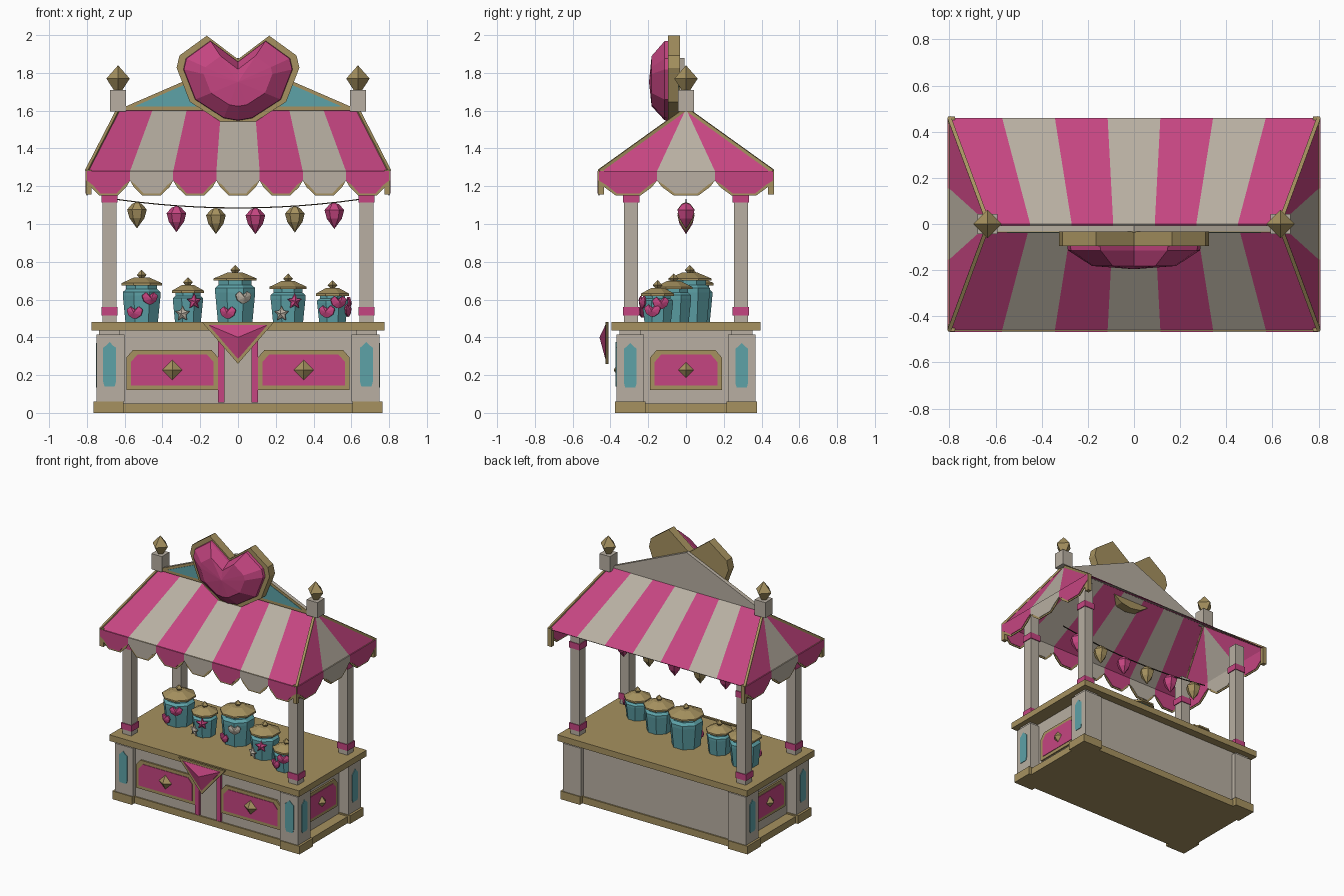
import bpy, bmesh
from math import sin, cos, pi
from mathutils import Vector

if "Cube" in bpy.data.objects:
    bpy.data.objects.remove(bpy.data.objects["Cube"])


def material(name, r, g, b):
    m = bpy.data.materials.new(name)
    m.use_nodes = True
    m.diffuse_color = (r, g, b, 1)
    m.node_tree.nodes["Principled BSDF"].inputs["Base Color"].default_value = (r, g, b, 1)
    return m


pink = material("raspberry pink", .56, .06, .22)
cream = material("warm cream", .48, .43, .36)
gold = material("antique gold", .38, .285, .115)
teal = material("soft teal", .11, .36, .39)
dark = material("dark cord", .06, .045, .03)


def finish(name, bm, mats, loc=(0, 0, 0), turn=0):
    bmesh.ops.remove_doubles(bm, verts=bm.verts, dist=1e-5)
    bmesh.ops.recalc_face_normals(bm, faces=bm.faces)
    mesh = bpy.data.meshes.new(name)
    bm.to_mesh(mesh)
    bm.free()
    for m in mats:
        mesh.materials.append(m)
    ob = bpy.data.objects.new(name, mesh)
    ob.location = loc
    ob.rotation_euler.z = turn
    bpy.context.collection.objects.link(ob)
    return ob


def loft(name, outline, levels, mat, loc=(0, 0, 0), turn=0, up=False):
    """Stack scaled copies of an outline, towards the front or upwards."""
    bm = bmesh.new()
    rings = []
    for scale, d in levels:
        pts = outline if scale else [(0, 0)]
        rings.append([bm.verts.new((u * scale, v * scale, d) if up else (u * scale, -d, v * scale))
                      for u, v in pts])
    for a, b in zip(rings, rings[1:]):
        n = len(outline)
        for i in range(n):
            j = (i + 1) % n
            quad = [a[i % len(a)], a[j % len(a)], b[j % len(b)], b[i % len(b)]]
            bm.faces.new(list(dict.fromkeys(quad)))
    for ring in (rings[0], rings[-1]):
        if len(ring) > 2:
            bm.faces.new(ring)
    return finish(name, bm, [mat], loc, turn)


def plate(name, outline, depth, mat, loc, turn=0):
    return loft(name, outline, [(1, 0), (1, depth)], mat, loc, turn)


def box(name, x, y, z, mat):
    rect = [(x[0], y[0]), (x[1], y[0]), (x[1], y[1]), (x[0], y[1])]
    bm = bmesh.new()
    low, high = ([bm.verts.new((u, v, h)) for u, v in rect] for h in z)
    bm.faces.new(low)
    bm.faces.new(high)
    for i in range(4):
        bm.faces.new((low[i - 1], low[i], high[i], high[i - 1]))
    return finish(name, bm, [mat])


def block(name, cx, cy, half, z, mat):
    return box(name, (cx - half, cx + half), (cy - half, cy + half), z, mat)


def ngon(n, start=0.0):
    return [(cos(start + 2 * pi * i / n), sin(start + 2 * pi * i / n)) for i in range(n)]


def mirrored(half):
    """Close a right-hand outline (top to bottom) with its mirror image."""
    return half + [(-u, v) for u, v in reversed(half) if u]


def bar(name, a, b, radius, mat):
    a, b = Vector(a), Vector(b)
    ob = loft(name, ngon(4, pi / 4), [(radius, 0), (radius, (b - a).length)], mat, a, up=True)
    ob.rotation_euler = (b - a).to_track_quat('Z', 'Y').to_euler()


heart = mirrored([(0, .12), (.165, .245), (.31, .14), (.325, .075), (.255, -.105), (.085, -.215), (0, -.23)])
star = [(u * k, v * k) for i, (u, v) in enumerate(ngon(10, pi / 2)) for k in [.5 if i % 2 else 1]]
diamond = ngon(4)
octagon = ngon(8, pi / 8)

# Counter: plinth, body, worktop and corner pillars
box("plinth", (-.745, .745), (-.345, .345), (0, .05), gold)
box("counter_body", (-.67, .67), (-.335, .335), (.05, .436), cream)
box("worktop", (-.775, .775), (-.395, .395), (.435, .48), gold)
arch = mirrored([(0, .12), (.02, .1), (.034, .09), (.034, -.09), (.027, -.115)])
for sx in (-1, 1):
    for sy in (-1, 1):
        px, py = .68 * sx, .295 * sy
        block("pillar_foot", .685 * sx, py, .08, (0, .06), gold)
        block("corner_pillar", .675 * sx, py, .073, (.06, .415), cream)
        block("pillar_neck", px, py, .056, (.415, .436), cream)
        block("roof_post", px, .29 * sy, .037, (.48, 1.32), cream)
        for z in (.515, 1.115):
            block("post_band", px, .29 * sy, .043, (z, z + .045), pink)
        plate("pillar_side_inlay", arch, .006, teal, (.746 * sx, py, .25), sx * pi / 2)
    plate("pillar_front_inlay", arch, .006, teal, (px, -.366, .255))


# Framed panels with a diamond stud
def panel(loc, half, turn, stud):
    for name, e, depth, mat in (("panel_frame", 0, .014, gold), ("panel_field", .024, .018, pink)):
        w, h = half - e, .106 - e
        shape = mirrored([(w - .035, h), (w, h - .04), (w, -h)])
        plate(name, shape, depth, mat, loc, turn)
    loft("panel_stud", diamond, [(stud, .018), (0, .05)], gold, loc, turn)


for s in (-1, 1):
    panel((.348 * s, -.333, .227), .243, 0, .052)
    panel((.668 * s, 0, .227), .19, s * pi / 2, .04)
    box("center_stripe", (.088 * s - .017, .088 * s + .017), (-.352, -.33), (.055, .435), pink)

# Triangular pennant on the counter front
wedge = [(-.19, .08), (.19, .08), (0, -.14)]
plate("pennant_frame", wedge, .015, gold, (0, -.41, .4))
loft("pennant_gem", wedge, [(.82, 0), (.82, .004), (0, .035)], pink, (0, -.423, .4))

# Striped canopy: two long slopes and two hip ends
EX, EY, EZ, RX, RZ = .8, .46, 1.28, .63, 1.61
bm = bmesh.new()


def slope(a, b, c, d, stripes):
    a, b, c, d = map(Vector, (a, b, c, d))
    for i in range(stripes):
        t, u = i / stripes, (i + 1) / stripes
        pts = [a.lerp(b, t), a.lerp(b, u), c.lerp(d, u), c.lerp(d, t)]
        if c == d:
            pts.pop()
        bm.faces.new([bm.verts.new(p) for p in pts]).material_index = i % 2


for s in (-1, 1):
    slope((-EX, EY * s, EZ), (EX, EY * s, EZ), (-RX, 0, RZ), (RX, 0, RZ), 7)
    slope((EX * s, -EY, EZ), (EX * s, EY, EZ), (RX * s, 0, RZ), (RX * s, 0, RZ), 3)
canopy = finish("canopy", bm, [pink, cream])
thick = canopy.modifiers.new("thickness", 'SOLIDIFY')
thick.thickness = .006


# Scalloped valance along the front and both ends
def valance(length, count, turn, place):
    w = length / count / 2
    for i in range(count):
        mid = (2 * i + 1 - count) * w
        for name, k, depth, mat in (("scallop_trim", 0, .006, gold),
                                    ("scallop", .011, .014, cream if i % 2 else pink)):
            low = k - .13
            shape = mirrored([(w, 0), (w, -.05), (w * .82 - k, -.085 + k),
                              (w * .42 - k / 2, low), (0, low)])
            plate(name, shape, depth, mat, place(mid, k), turn)


valance(2 * EX, 7, 0, lambda m, k: (m, -EY + .003 + k / 3, EZ))
for s in (-1, 1):
    valance(2 * EY, 3, s * pi / 2, lambda m, k: (s * (EX - .003 - k / 3), m * s, EZ))

# Gold hips, corner drops, ridge posts and finials
for sx in (-1, 1):
    for sy in (-1, 1):
        bar("hip_trim", (EX * sx, EY * sy, EZ), (RX * sx, 0, RZ), .012, gold)
        block("corner_drop", .79 * sx, .45 * sy, .015, (1.155, 1.287), gold)
    block("ridge_post", .635 * sx, 0, .043, (1.595, 1.71), cream)
    loft("finial", diamond, [(.02, 1.705), (.062, 1.77), (0, 1.84)], gold, (.635 * sx, 0, 0), up=True)

# Gable board with teal face
gable = [(-.61, -.02), (.61, -.02), (.6, 0), (0, .26), (-.6, 0)]
plate("gable_board", gable, .025, cream, (0, -.007, 1.62))
plate("gable_trim", gable, .005, gold, (0, -.032, 1.62))
plate("gable_face", [(-.55, 0), (.55, 0), (0, .238)], .005, teal, (0, -.035, 1.622))

# Large faceted heart sign
plate("heart_backing", heart, .063, gold, (0, -.032, 1.752))
loft("heart_gem", heart, [(.89, 0), (.88, .02), (.56, .088), (0, .102)], pink, (0, -.094, 1.752))

# Lantern garland
SPAN = .64


def cord_height(x):
    return 1.13 - .045 * (1 - (x / SPAN) ** 2)


steps = [-SPAN + SPAN * i / 6 for i in range(13)]
for a, b in zip(steps, steps[1:]):
    bar("garland_cord", (a, 0, cord_height(a)), (b, 0, cord_height(b)), .004, dark)
for i in range(6):
    x = -.535 + .209 * i
    loft("garland_gem", ngon(6), [(0, -.14), (.04, -.085), (.052, -.04), (.026, -.01), (0, 0)],
         pink if i % 2 else gold, (x, 0, cord_height(x)), up=True)

# Sweet jars: x, y, radius, body height, then badges (shape, angle, height, colour)
jars = [
    (-.51, .04, .108, .195, [(heart, .42, .125, pink), (heart, -.35, .05, pink)]),
    (-.265, -.01, .086, .155, [(star, .4, .11, pink), (star, -.35, .045, cream)]),
    (-.015, .02, .115, .22, [(heart, .4, .13, cream), (heart, -.35, .05, pink)]),
    (.265, -.065, .1, .175, [(star, .36, .11, pink), (star, -.36, .045, cream)]),
    (.5, -.15, .088, .14, [(heart, .38, .105, pink), (heart, -.35, .055, pink),
                           (heart, 1.25, .06, pink), (heart, 1.75, .1, pink)]),
]
for x, y, r, h, badges in jars:
    base = (x, y, .48)
    loft("jar_body", octagon, [(.86 * r, 0), (r, .72 * h), (r, .82 * h), (.82 * r, .9 * h), (.82 * r, h)],
         teal, base, up=True)
    loft("jar_lid", octagon, [(1.07 * r, h), (1.07 * r, h + .012), (.4 * r, h + .042)], gold, base, up=True)
    loft("jar_knob", diamond, [(.012, h + .04), (.026, h + .056), (0, h + .083)], gold, base, up=True)
    for shape, angle, z, mat in badges:
        k = .135 if shape is heart else .042
        reach = r * .94
        loft("jar_badge", shape, [(k, 0), (k, .008), (0, .022)], mat,
             (x + reach * sin(angle), y - reach * cos(angle), .48 + z), angle)
